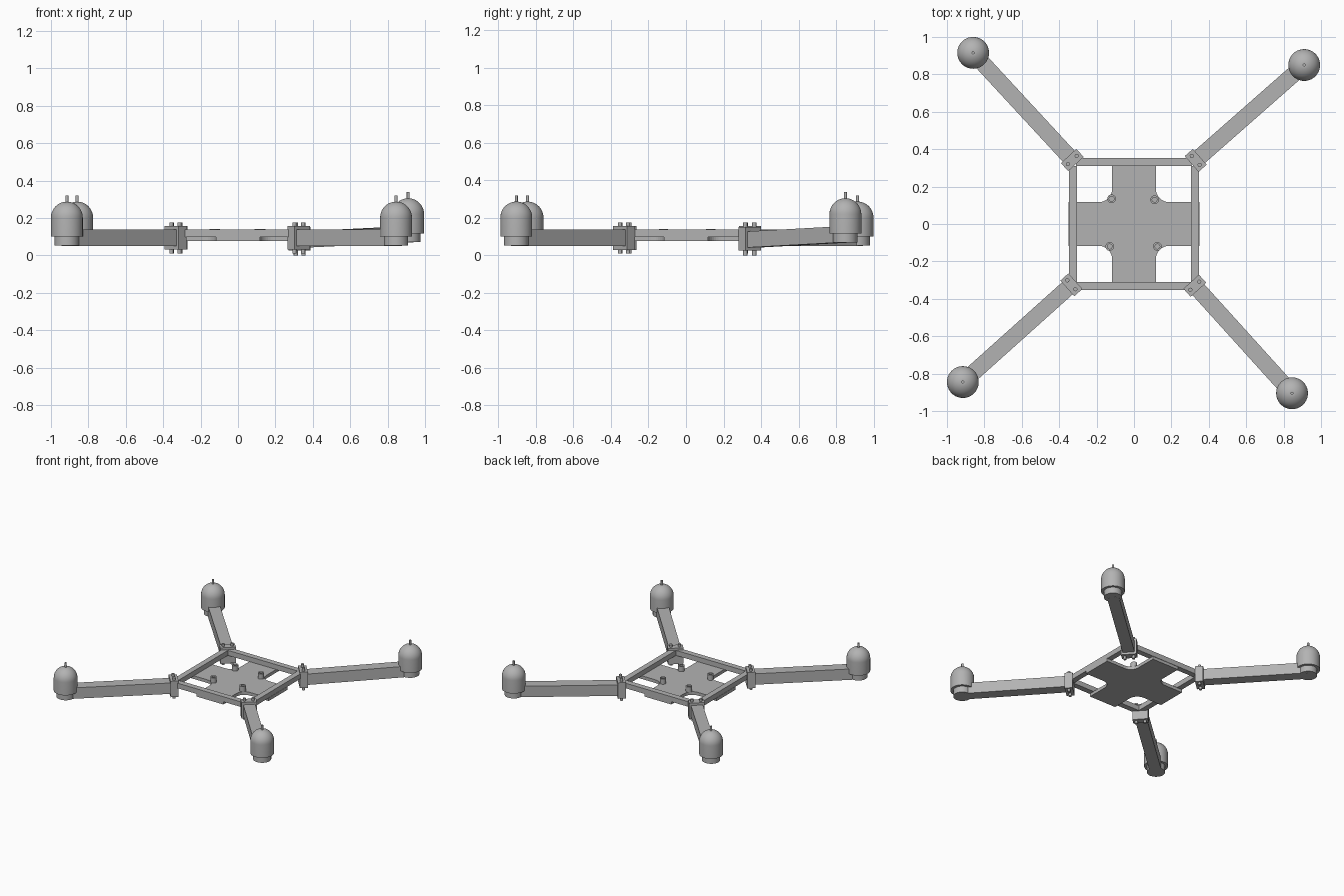
import bpy, bmesh, math
from mathutils import Vector

if "Cube" in bpy.data.objects:
    bpy.data.objects.remove(bpy.data.objects["Cube"])

GREY = (0.45, 0.45, 0.45, 1)
mat = bpy.data.materials.new("mid_grey")
mat.use_nodes = True
mat.diffuse_color = GREY
bsdf = next(n for n in mat.node_tree.nodes if n.type == 'BSDF_PRINCIPLED')
bsdf.inputs["Base Color"].default_value = GREY


def finish(name, bm, smooth=False):
    bmesh.ops.recalc_face_normals(bm, faces=bm.faces)
    mesh = bpy.data.meshes.new(name)
    bm.to_mesh(mesh)
    bm.free()
    mesh.materials.append(mat)
    ob = bpy.data.objects.new(name, mesh)
    bpy.context.collection.objects.link(ob)
    if smooth:
        bpy.ops.object.select_all(action='DESELECT')
        ob.select_set(True)
        bpy.context.view_layer.objects.active = ob
        bpy.ops.object.shade_smooth_by_angle(angle=math.radians(35))
    return ob


def box(name, center, size, yaw=0):
    bm = bmesh.new()
    bmesh.ops.create_cube(bm, size=1)
    bmesh.ops.scale(bm, vec=size, verts=bm.verts)
    ob = finish(name, bm)
    ob.location = center
    ob.rotation_euler.z = yaw
    return ob


def beam(name, a, b, width, height):
    # box whose length runs between two centre points
    d = Vector(b) - Vector(a)
    ob = box(name, (Vector(a) + Vector(b)) / 2, (d.length, width, height))
    ob.rotation_euler = (0, -math.asin(d.z / d.length), math.atan2(d.y, d.x))
    return ob


def lathe(name, profile, x, y, z=0, steps=40):
    bm = bmesh.new()
    pts = [bm.verts.new((r, 0, h)) for r, h in profile]
    edges = [bm.edges.new(p) for p in zip(pts, pts[1:])]
    bmesh.ops.spin(bm, geom=pts + edges, cent=(0, 0, 0), axis=(0, 0, 1),
                   angle=math.tau, steps=steps)
    bmesh.ops.remove_doubles(bm, verts=bm.verts, dist=0.0003)
    ob = finish(name, bm, True)
    ob.location = (x, y, z)
    return ob


def rod(name, x, y, r, low, high):
    return lathe(name, [(0, low), (r, low), (r, high), (0, high)], x, y, steps=16)


# Cross-shaped centre plate with filleted inner corners
W, L, F = 0.117, 0.35, 0.07
outline = []
for k in range(4):
    quarter = [(L, -W), (L, W)]
    for i in range(9):
        t = math.radians(270 - i * 90 / 8)
        quarter.append((W + F + F * math.cos(t), W + F + F * math.sin(t)))
    c, s = round(math.cos(k * math.pi / 2)), round(math.sin(k * math.pi / 2))
    outline += [(c * x - s * y, s * x + c * y) for x, y in quarter]
bm = bmesh.new()
face = bm.faces.new([bm.verts.new((x, y, 0.076)) for x, y in outline])
top = bmesh.ops.extrude_face_region(bm, geom=[face])["geom"]
bmesh.ops.translate(bm, vec=(0, 0, 0.025),
                    verts=[v for v in top if isinstance(v, bmesh.types.BMVert)])
finish("centre_plate", bm)

# Ring standoffs on the plate
for x, y in [(-0.12, 0.135), (0.11, 0.13), (-0.13, -0.12), (0.125, -0.12)]:
    lathe("standoff", [(0.013, 0.1), (0.023, 0.1), (0.023, 0.142),
                       (0.013, 0.142), (0.013, 0.1)], x, y, steps=24)

# Square frame of four rails
for side in (-1, 1):
    box("cross_rail", (0, side * 0.331, 0.119), (0.62, 0.044, 0.04))
    box("side_rail", (side * 0.326, 0, 0.119), (0.044, 0.62, 0.04))

# Arms: hub position, motor position, hub shift, motor lift
ARMS = [("back_left", (0.33, 0.34), (0.91, 0.85), -0.01, 0.018),
        ("back_right", (-0.33, 0.342), (-0.86, 0.915), 0, 0),
        ("front_right", (-0.335, -0.325), (-0.915, -0.845), 0, 0),
        ("front_left", (0.325, -0.33), (0.845, -0.905), 0, 0)]
dome = [(0.085 * math.cos(i * math.pi / 24), 0.202 + 0.085 * math.sin(i * math.pi / 24))
        for i in range(12)]
motor_profile = ([(0, 0.052), (0.065, 0.052), (0.065, 0.1), (0.085, 0.1)] + dome
                 + [(0.008, 0.286), (0.008, 0.32), (0, 0.32)])

for name, hub, motor, drop, lift in ARMS:
    yaw = math.atan2(motor[1] - hub[1], motor[0] - hub[0])
    beam(name + "_arm", (*hub, 0.094 + drop), (*motor, 0.094 + lift), 0.086, 0.086)
    # Corner clamp with two through bolts
    box(name + "_clamp", (*hub, 0.093 + drop / 2), (0.058, 0.112, 0.126), yaw)
    for side in (-1, 1):
        rod(name + "_bolt", hub[0] - side * 0.032 * math.sin(yaw),
            hub[1] + side * 0.032 * math.cos(yaw), 0.011, 0.011 + drop * 1.1, 0.176)
    # Domed motor with shaft
    lathe(name + "_motor", motor_profile, *motor, lift)
